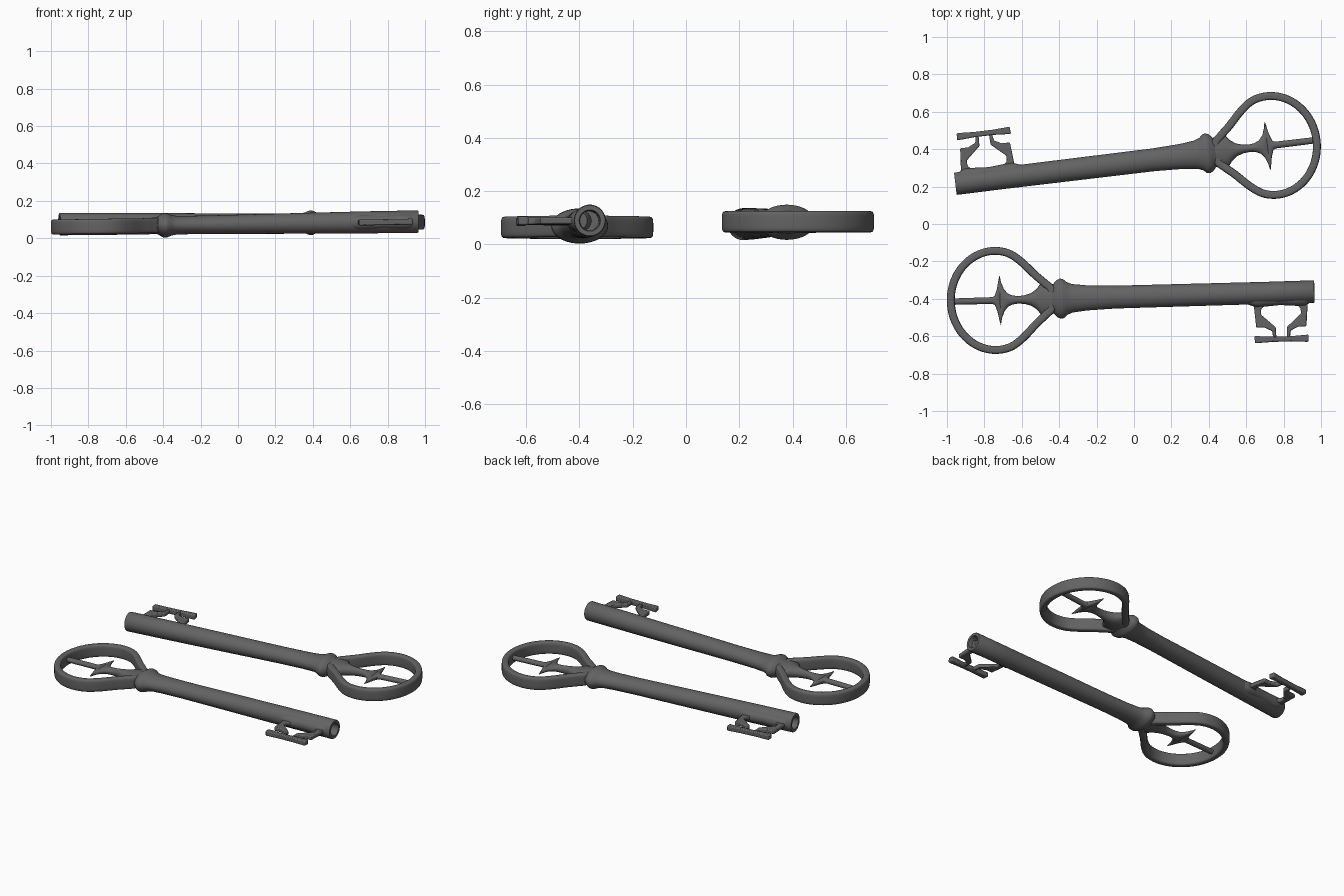
import bpy, bmesh, math
from mathutils import Matrix, Vector

if "Cube" in bpy.data.objects:
    bpy.data.objects.remove(bpy.data.objects["Cube"])

metal = bpy.data.materials.new("dark_iron")
metal.diffuse_color = (0.125, 0.125, 0.125, 1)
metal.use_nodes = True
metal.node_tree.nodes["Principled BSDF"].inputs["Base Color"].default_value = metal.diffuse_color


def finish(bm, name, place, angle=40, bevel=0):
    bmesh.ops.recalc_face_normals(bm, faces=bm.faces)
    me = bpy.data.meshes.new(name)
    bm.to_mesh(me)
    bm.free()
    ob = bpy.data.objects.new(name, me)
    bpy.context.collection.objects.link(ob)
    me.materials.append(metal)
    ob.matrix_world = place
    if bevel:
        mod = ob.modifiers.new("soft_edges", 'BEVEL')
        mod.width, mod.segments = bevel, 2
    bpy.ops.object.select_all(action='DESELECT')
    ob.select_set(True)
    bpy.context.view_layer.objects.active = ob
    bpy.ops.object.shade_smooth_by_angle(angle=math.radians(angle))


def skin(bm, loops, closed=False):
    """Bridge consecutive loops of equal length; cap the ends if open."""
    n = len(loops[0])
    vs = [[bm.verts.new(p) for p in lp] for lp in loops]
    for i in range(len(vs) - (0 if closed else 1)):
        a, b = vs[i], vs[(i + 1) % len(vs)]
        for j in range(n):
            bm.faces.new((a[j], a[(j + 1) % n], b[(j + 1) % n], b[j]))
    if not closed:
        bm.faces.new(vs[0])
        bm.faces.new(vs[-1])


def loft(name, sections, place, yc=0, n=40):
    """Elliptical sections (x, half width, half height) along x."""
    bm = bmesh.new()
    ang = [2 * math.pi * k / n for k in range(n)]
    skin(bm, [[(x, yc + ry * math.cos(a), rz * math.sin(a)) for a in ang]
              for x, ry, rz in sections])
    finish(bm, name, place)


def plate(name, polys, half, place):
    bm = bmesh.new()
    for pts in polys:
        skin(bm, [[(x, y, z) for x, y in pts] for z in (-half, half)])
    finish(bm, name, place, bevel=0.006)


def spline(pts, steps=6):
    """Closed Catmull-Rom curve through the points."""
    P, out = [Vector(p) for p in pts], []
    n = len(P)
    for i in range(n):
        a, b, c, d = P[i - 1], P[i], P[(i + 1) % n], P[(i + 2) % n]
        for s in range(steps):
            t = s / steps
            out.append(0.5 * (2 * b + (c - a) * t + (2 * a - 5 * b + 4 * c - d) * t * t
                              + (3 * b - a - 3 * c + d) * t ** 3))
    return out


def bow_ring(name, place):
    half = [(-0.74 - 0.24 * math.sin(t), 0.265 * math.cos(t))
            for t in [math.radians(d) for d in (72, 54, 36, 18, 0)]]
    half += [(-0.665, 0.25), (-0.60, 0.205), (-0.525, 0.13), (-0.475, 0.085), (-0.44, 0.045)]
    path = spline([(-0.98, 0)] + half + [(x, -y) for x, y in reversed(half)])
    # rounded rectangular band section
    sec = []
    for k in range(24):
        a = 2 * math.pi * (k + 0.5) / 24
        c, s = math.cos(a), math.sin(a)
        sec.append((0.021 * math.copysign(abs(c) ** 0.45, c),
                    0.040 * math.copysign(abs(s) ** 0.45, s)))
    loops = []
    for i, p in enumerate(path):
        t = (path[(i + 1) % len(path)] - path[i - 1]).normalized()
        loops.append([(p.x - t.y * u, p.y + t.x * u, v) for u, v in sec])
    bm = bmesh.new()
    skin(bm, loops, closed=True)
    finish(bm, name, place, 60)


def key(tag, loc, yaw, pitch):
    place = (Matrix.Translation(loc) @ Matrix.Rotation(math.radians(yaw), 4, 'Z')
             @ Matrix.Rotation(math.radians(pitch), 4, 'Y'))
    bow_ring(tag + "_bow_ring", place)
    # rod, four-pointed star and flared neck inside the ring
    loft(tag + "_bow_star", [
        (-0.975, 0.017, 0.016), (-0.76, 0.018, 0.016), (-0.745, 0.024, 0.018),
        (-0.732, 0.06, 0.018), (-0.722, 0.11, 0.015), (-0.716, 0.134, 0.012),
        (-0.708, 0.095, 0.016), (-0.695, 0.06, 0.019), (-0.675, 0.036, 0.021),
        (-0.65, 0.024, 0.023), (-0.62, 0.020, 0.025), (-0.585, 0.023, 0.028),
        (-0.55, 0.034, 0.032), (-0.52, 0.055, 0.035), (-0.495, 0.088, 0.038),
        (-0.46, 0.088, 0.042), (-0.42, 0.075, 0.045)], place)
    # collar, shaft and hollow tip
    loft(tag + "_shaft", [
        (-0.445, 0.06, 0.04), (-0.425, 0.085, 0.05), (-0.41, 0.1, 0.06),
        (-0.395, 0.107, 0.066), (-0.378, 0.105, 0.064), (-0.36, 0.088, 0.056),
        (-0.33, 0.076, 0.05), (-0.25, 0.067, 0.049), (-0.1, 0.061, 0.05),
        (0.3, 0.06, 0.055), (0.7, 0.059, 0.059), (0.96, 0.06, 0.06),
        (0.965, 0.057, 0.057), (0.965, 0.040, 0.040), (0.955, 0.037, 0.037),
        (0.86, 0.036, 0.036)], place)
    # swelling where the bit grows out of the shaft
    loft(tag + "_bit_root", [
        (0.58, 0.015, 0.02), (0.62, 0.03, 0.035), (0.65, 0.042, 0.04),
        (0.69, 0.04, 0.04), (0.78, 0.033, 0.036), (0.87, 0.04, 0.04),
        (0.91, 0.042, 0.04), (0.94, 0.025, 0.03)], place, yc=-0.034 )
    # bit: two mirrored legs and a flared cross bar
    leg = [(-0.144, -0.05), (-0.142, -0.09), (-0.134, -0.185), (-0.09, -0.185),
           (-0.05, -0.205), (-0.045, -0.24), (-0.028, -0.24), (-0.03, -0.185),
           (-0.108, -0.115), (-0.105, -0.085), (-0.08, -0.065), (-0.08, -0.05)]
    plate(tag + "_bit_legs", [[(0.783 + s * x, y) for x, y in leg] for s in (1, -1)],
          0.013, place)
    bar = [(-0.145, -0.229), (-0.05, -0.235), (0.05, -0.235), (0.145, -0.229),
           (0.143, -0.268), (0.05, -0.263), (-0.05, -0.263), (-0.143, -0.268)]
    plate(tag + "_bit_bar", [[(0.783 + x, y) for x, y in bar]], 0.016, place)


key("front_key", (0, -0.388, 0.075), 1.6, -0.86)
key("back_key", (0.003, 0.331, 0.081), 186.9, 0.3)
